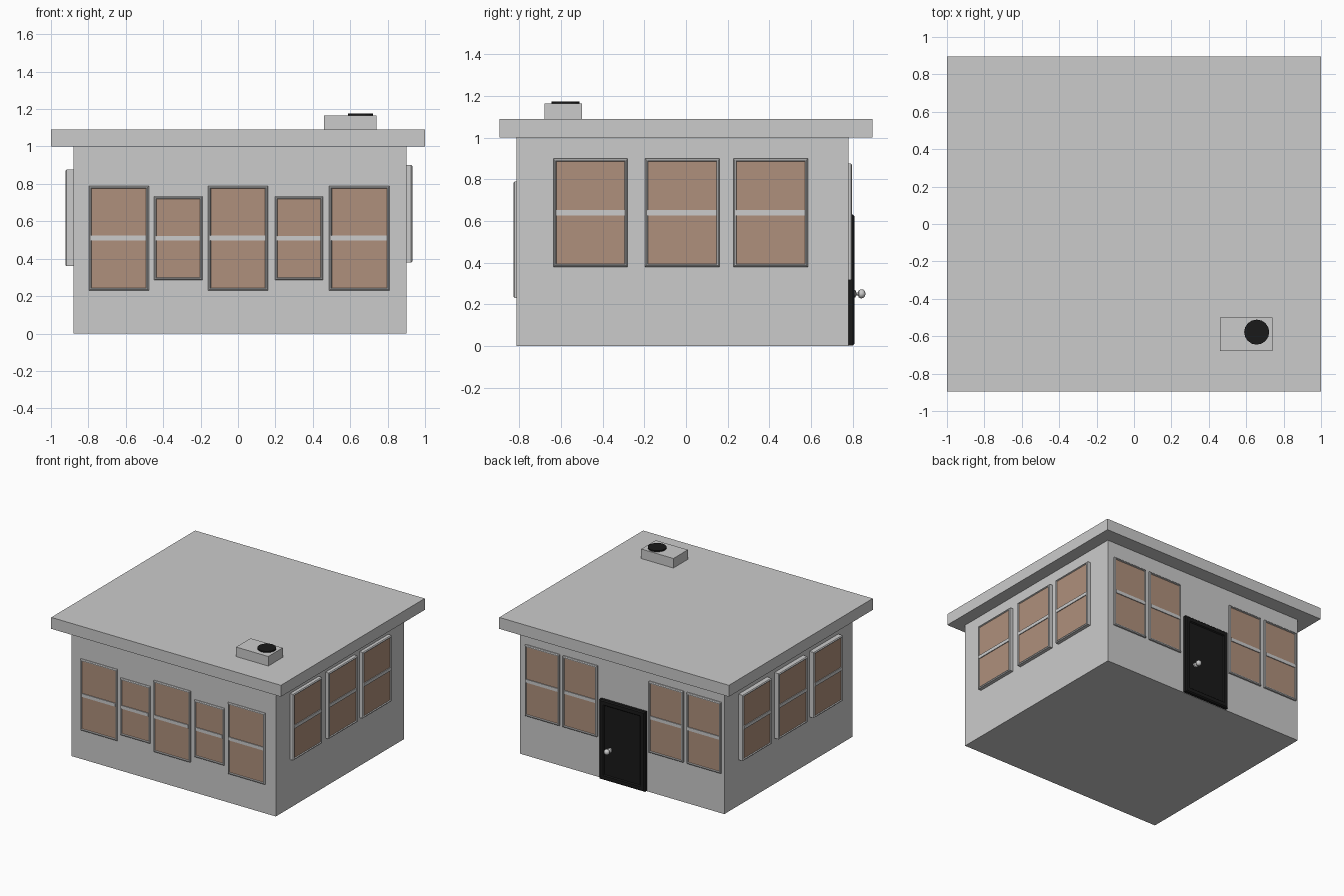
import bpy, bmesh, math

if "Cube" in bpy.data.objects:
    bpy.data.objects.remove(bpy.data.objects["Cube"])


def material(name, rgb):
    m = bpy.data.materials.new(name)
    m.diffuse_color = (*rgb, 1)
    m.use_nodes = True
    m.node_tree.nodes["Principled BSDF"].inputs["Base Color"].default_value = m.diffuse_color
    return m


BROWN = material("brown_glass", (0.43, 0.28, 0.20))
BLACK = material("black_paint", (0.01, 0.01, 0.01))


def finish(name, bm, mat=None):
    bmesh.ops.recalc_face_normals(bm, faces=bm.faces)
    me = bpy.data.meshes.new(name)
    bm.to_mesh(me)
    bm.free()
    ob = bpy.data.objects.new(name, me)
    bpy.context.collection.objects.link(ob)
    if mat:
        me.materials.append(mat)
    return ob


# Each wall maps (along, up, outward) to world coordinates
X0, X1, Y0, Y1 = -0.88, 0.90, -0.815, 0.78
WALLS = {
    "front": lambda u, v, d: (u, Y0 - d, v),
    "back": lambda u, v, d: (u, Y1 + d, v),
    "left": lambda u, v, d: (X0 - d, u, v),
    "right": lambda u, v, d: (X1 + d, u, v),
    "flat": lambda u, v, d: (u, v, d),
}


def stepped(name, wall, rect, profile, mat=None):
    """Rectangle on a wall built from rings of (inset, depth), capped at both ends."""
    u0, u1, v0, v1 = rect
    bm = bmesh.new()
    rings = []
    for i, d in profile:
        pts = [(u0 + i, v0 + i), (u1 - i, v0 + i), (u1 - i, v1 - i), (u0 + i, v1 - i)]
        rings.append([bm.verts.new(WALLS[wall](u, v, d)) for u, v in pts])
    for a, b in zip(rings, rings[1:]):
        for k in range(4):
            n = (k + 1) % 4
            bm.faces.new((a[k], a[n], b[n], b[k]))
    bm.faces.new(rings[0])
    bm.faces.new(rings[-1])
    return finish(name, bm, mat)


def window(name, wall, rect, d):
    u0, u1, v0, v1 = rect
    stepped(name + "_frame", wall, rect,
            [(0, -0.005), (0, d - 0.006), (0.006, d), (0.011, d), (0.015, d - 0.008)])
    g = 0.014
    stepped(name + "_glass", wall, (u0 + g, u1 - g, v0 + g, v1 - g),
            [(0, d - 0.009), (0, d - 0.007)], BROWN)
    mid = (v0 + v1) / 2
    stepped(name + "_bar", wall, (u0 + 0.01, u1 - 0.014, mid - 0.013, mid + 0.013),
            [(0, d - 0.009), (0, d - 0.001)])


# House body, roof slab and chimney
stepped("walls", "flat", (X0, X1, Y0, Y1), [(0, 0), (0, 1.0)])
stepped("roof", "flat", (-1, 1, -0.895, 0.895), [(0, 1.0), (0, 1.09)])
stepped("chimney", "flat", (0.46, 0.74, -0.68, -0.50), [(0, 1.09), (0, 1.165)])

# Chimney opening
bm = bmesh.new()
bmesh.ops.create_cone(bm, cap_ends=True, segments=16, radius1=0.067, radius2=0.067, depth=0.012)
bmesh.ops.translate(bm, verts=bm.verts, vec=(0.656, -0.578, 1.169))
finish("chimney_vent", bm, BLACK)

# Windows: wall, outward depth, (u range, height range) list
TALL, SHORT = (0.23, 0.79), (0.285, 0.733)
LAYOUT = {
    "front": (0.014, [(-0.797, -0.477, *TALL), (-0.449, -0.19, *SHORT), (-0.16, 0.16, *TALL),
                      (0.197, 0.455, *SHORT), (0.487, 0.81, *TALL)]),
    "right": (0.032, [(u, u + 0.357, 0.38, 0.90) for u in (-0.637, -0.196, 0.228)]),
    "left": (0.042, [(u, u + 0.357, 0.36, 0.877) for u in (-0.637, -0.20, 0.247)]),
    "back": (0.018, [(u, u + 0.298, 0.317, 0.875) for u in (-0.857, -0.528, 0.222, 0.55)]),
}
for wall, (depth, rects) in LAYOUT.items():
    for n, rect in enumerate(rects, 1):
        window(f"{wall}_window_{n}", wall, rect, depth)

# Back door with a recessed panel
stepped("door", "back", (-0.205, 0.19, 0.003, 0.63),
        [(0, -0.005), (0, 0.022), (0.008, 0.03), (0.035, 0.03), (0.042, 0.022)], BLACK)

# Door knob, turned from a profile of (radius, outward y)
profile = [(0, 0.80), (0.018, 0.80), (0.018, 0.813), (0.007, 0.818), (0.007, 0.826),
           (0.017, 0.83), (0.022, 0.84), (0.020, 0.852), (0.012, 0.86), (0, 0.862)]
bm = bmesh.new()
vs = [bm.verts.new((r, y, 0)) for r, y in profile]
edges = [bm.edges.new(p) for p in zip(vs, vs[1:])]
bmesh.ops.spin(bm, geom=vs + edges, cent=(0, 0, 0), axis=(0, 1, 0),
               angle=math.tau, steps=16, use_duplicate=False)
bmesh.ops.remove_doubles(bm, verts=bm.verts, dist=0.0001)
bmesh.ops.translate(bm, verts=bm.verts, vec=(0.10, 0, 0.25))
knob = finish("door_knob", bm)
bpy.context.view_layer.objects.active = knob
knob.select_set(True)
bpy.ops.object.shade_smooth_by_angle(angle=math.radians(40))
